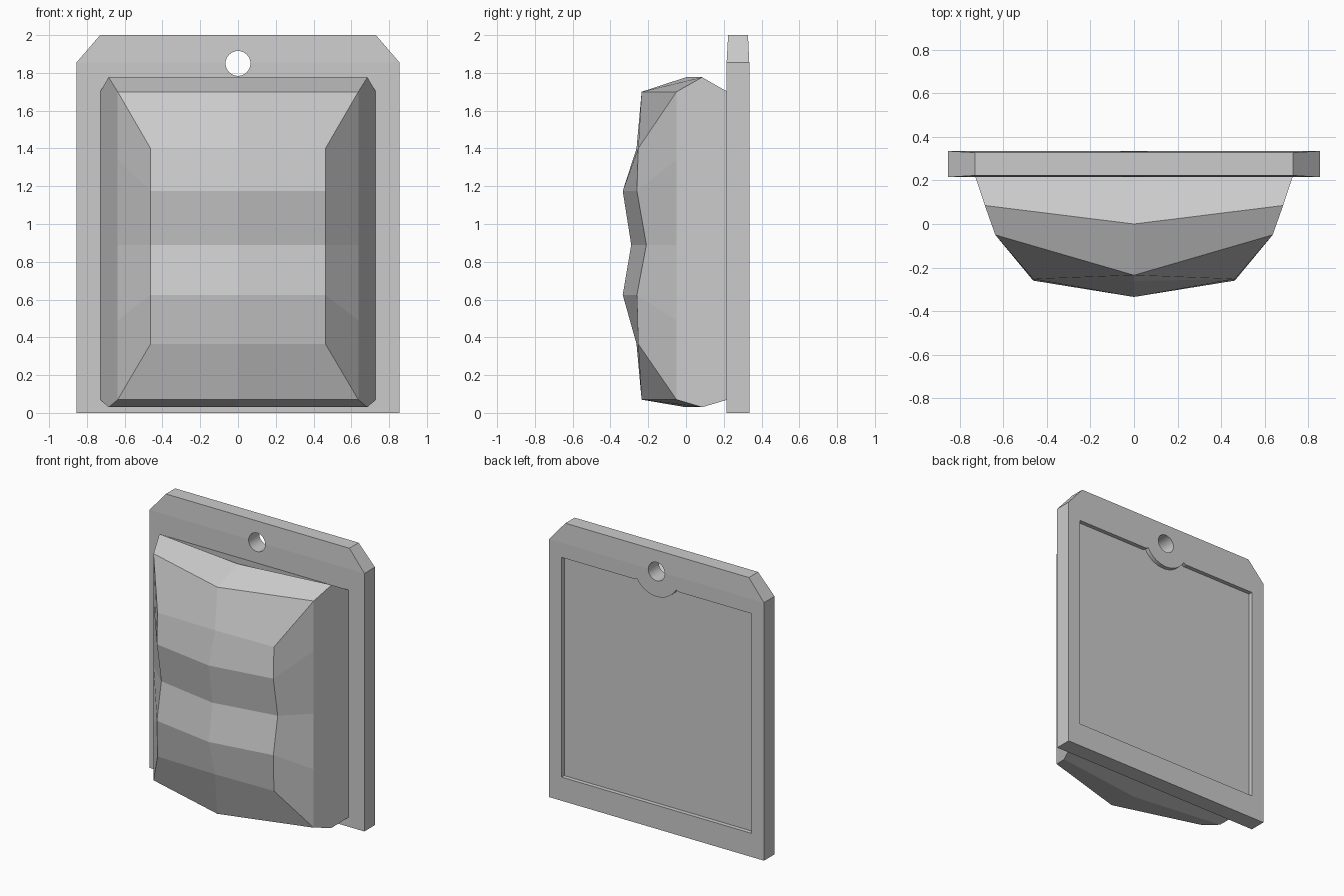
import bpy, bmesh, math

if "Cube" in bpy.data.objects:
    bpy.data.objects.remove(bpy.data.objects["Cube"])


def make_object(name, bm):
    bmesh.ops.remove_doubles(bm, verts=bm.verts, dist=1e-4)
    bmesh.ops.recalc_face_normals(bm, faces=bm.faces)
    me = bpy.data.meshes.new(name)
    bm.to_mesh(me)
    bm.free()
    ob = bpy.data.objects.new(name, me)
    bpy.context.collection.objects.link(ob)
    return ob


def prism(name, outline, y0, y1):
    """Extrude an (x, z) outline from y0 to y1."""
    bm = bmesh.new()
    face = bm.faces.new([bm.verts.new((x, y0, z)) for x, z in outline])
    ext = bmesh.ops.extrude_face_region(bm, geom=[face])
    moved = [v for v in ext["geom"] if isinstance(v, bmesh.types.BMVert)]
    bmesh.ops.translate(bm, verts=moved, vec=(0, y1 - y0, 0))
    return make_object(name, bm)


def arc(r, a0, a1, n, cz):
    angles = [math.radians(a0 + (a1 - a0) * i / n) for i in range(n + 1)]
    return [(r * math.cos(a), cz + r * math.sin(a)) for a in angles]


def cut(target, cutter):
    mod = target.modifiers.new("cut", "BOOLEAN")
    mod.operation = "DIFFERENCE"
    mod.solver = "EXACT"
    mod.object = cutter
    bpy.context.view_layer.objects.active = target
    bpy.ops.object.modifier_apply(modifier=mod.name)
    bpy.data.objects.remove(cutter)


# Backing card: straight body with a slightly thinner, clipped top
W, SHOULDER = 0.855, 1.855
bm = bmesh.new()
rings = []
for x, y0, y1, z in ((W, 0.215, 0.335, 0), (W, 0.215, 0.335, SHOULDER),
                     (0.73, 0.223, 0.328, 2.0)):
    rings.append([bm.verts.new(p) for p in
                  ((-x, y0, z), (x, y0, z), (x, y1, z), (-x, y1, z))])
for a, b in zip(rings, rings[1:]):
    for i in range(4):
        j = (i + 1) % 4
        bm.faces.new((a[i], a[j], b[j], b[i]))
bm.faces.new(rings[0])
bm.faces.new(rings[-1])
card = make_object("backing_card", bm)

# Shallow recess in the back, with a round tab left around the hole
tab = arc(0.18, -30, -150, 16, 1.85)
recess = ([(-0.755, 0.17), (0.755, 0.17), (0.755, 1.75), (0.175, 1.75)]
          + tab + [(-0.175, 1.75), (-0.755, 1.75)])
cut(card, prism("recess_cutter", recess, 0.305, 0.4))

# Hanging hole
cut(card, prism("hole_cutter", arc(0.066, 0, 360, 32, 1.85)[:-1], 0.1, 0.45))

# Faceted blister: each half from centre, edge and outer columns
centre = [(-0.235, 0.07), (-0.262, 0.365), (-0.335, 0.625), (-0.29, 0.89),
          (-0.335, 1.175), (-0.262, 1.40), (-0.235, 1.70)]
edge = [(-0.253, 0.365), (-0.26, 0.625), (-0.21, 0.89),
        (-0.26, 1.175), (-0.253, 1.40)]
outer_z = [0.07, 0.49, 0.89, 1.34, 1.70]
BACK = 0.22

bm = bmesh.new()
for s in (1, -1):
    C = [bm.verts.new((0, y, z)) for y, z in centre]
    E = [bm.verts.new((s * 0.463, y, z)) for y, z in edge]
    O = [bm.verts.new((s * 0.637, -0.05, z)) for z in outer_z]
    # front panel and flank facets
    for i in range(4):
        bm.faces.new((C[i + 1], E[i], E[i + 1], C[i + 2]))
        bm.faces.new((E[i], O[i], O[i + 1], E[i + 1]))
    # bottom and top end facets
    rims = []
    for c0, c1, e, o, zr, zb in ((C[0], C[1], E[0], O[0], 0.03, 0.07),
                                 (C[6], C[5], E[4], O[4], 1.777, 1.70)):
        bm.faces.new((c0, o, e, c1))
        rim_c = bm.verts.new((0, 0, zr))
        rim = bm.verts.new((s * 0.685, 0.085, zr))
        base_c = bm.verts.new((0, BACK, zb))
        base = bm.verts.new((s * 0.73, BACK, zb))
        bm.faces.new((c0, rim_c, rim, o))
        bm.faces.new((rim_c, base_c, base, rim))
        rims.append((rim, base, base_c))
    # side wall and hidden back
    (r0, b0, m0), (r1, b1, m1) = rims
    bm.faces.new([b0, r0] + O + [r1, b1])
    bm.faces.new((m0, b0, b1, m1))
make_object("blister_shell", bm)
